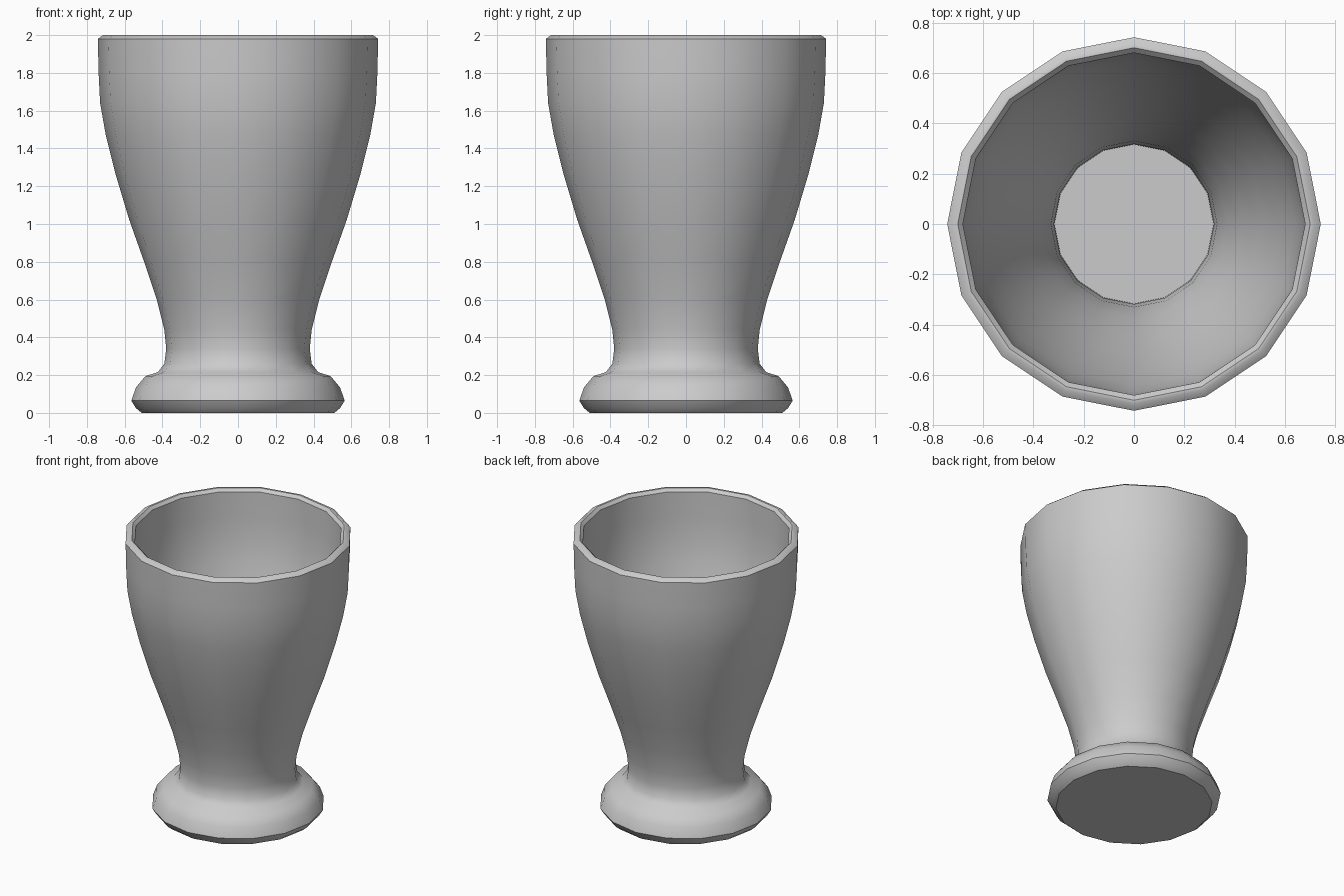
import bpy, bmesh, math

if "Cube" in bpy.data.objects:
    bpy.data.objects.remove(bpy.data.objects["Cube"])

SIDES = 16

# Outer wall from the foot up, rounded lip, then down the inside (radius, height)
profile = [
    (0.51, 0.0), (0.54, 0.025), (0.565, 0.065), (0.54, 0.135), (0.49, 0.195),
    (0.425, 0.215), (0.39, 0.26), (0.38, 0.34), (0.39, 0.44), (0.43, 0.60),
    (0.497, 0.80), (0.575, 1.02), (0.65, 1.27), (0.70, 1.47), (0.73, 1.64),
    (0.738, 1.80), (0.742, 1.98),
    (0.715, 2.0), (0.70, 2.0), (0.68, 1.98),
    (0.676, 1.80), (0.668, 1.64), (0.64, 1.48), (0.59, 1.28), (0.515, 1.04),
    (0.437, 0.82), (0.37, 0.62), (0.33, 0.46), (0.318, 0.34), (0.316, 0.26),
]

bm = bmesh.new()
rings = []
for r, z in profile:
    ring = []
    for i in range(SIDES):
        a = 2 * math.pi * i / SIDES
        ring.append(bm.verts.new((r * math.cos(a), r * math.sin(a), z)))
    rings.append(ring)

# Walls
for lo, hi in zip(rings, rings[1:]):
    for i in range(SIDES):
        j = (i + 1) % SIDES
        bm.faces.new((lo[i], lo[j], hi[j], hi[i]))

# Underside and inner floor
bm.faces.new(rings[0][::-1])
bm.faces.new(rings[-1])
bmesh.ops.recalc_face_normals(bm, faces=bm.faces)

mesh = bpy.data.meshes.new("drinking_glass")
bm.to_mesh(mesh)
bm.free()
glass = bpy.data.objects.new("drinking_glass", mesh)
bpy.context.collection.objects.link(glass)
bpy.context.view_layer.objects.active = glass
glass.select_set(True)
bpy.ops.object.shade_smooth_by_angle(angle=math.radians(40))
